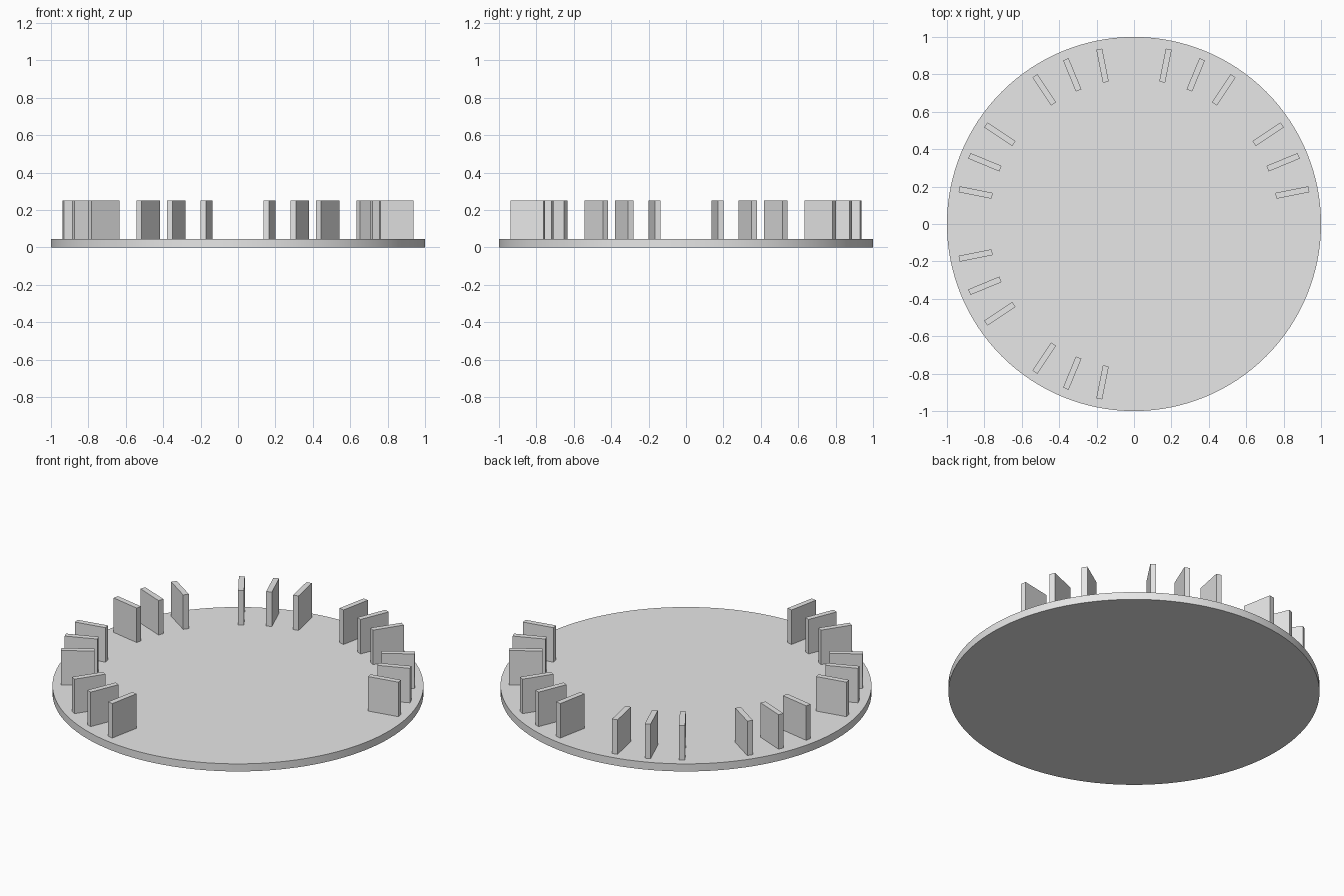
import bpy
from math import cos, sin, radians

cube = bpy.data.objects.get("Cube")
if cube:
    bpy.data.objects.remove(cube, do_unlink=True)

DISC_TOP = 0.045
FIN_TOP = 0.25
FIN_RADIUS = 0.863
FIN_LENGTH = 0.18
FIN_WIDTH = 0.032
STEP = 11.25

grey = bpy.data.materials.new("light_grey")
grey.use_nodes = True
grey.diffuse_color = (0.8, 0.8, 0.8, 1)
grey.node_tree.nodes["Principled BSDF"].inputs["Base Color"].default_value = (0.8, 0.8, 0.8, 1)


def finish(name):
    obj = bpy.context.object
    obj.name = name
    obj.data.materials.append(grey)
    return obj


# Round base plate
bpy.ops.mesh.primitive_cylinder_add(vertices=128, radius=1, depth=DISC_TOP,
                                    location=(0, 0, DISC_TOP / 2))
finish("base_disc")
bpy.ops.object.shade_smooth_by_angle(angle=radians(30))

# Radial fins in groups of three, leaving the front left quarter empty
for quarter_step in range(1, 24):
    if quarter_step % 4 == 0:
        continue
    angle = radians(quarter_step * STEP)
    bpy.ops.mesh.primitive_cube_add(
        size=1,
        location=(FIN_RADIUS * cos(angle), FIN_RADIUS * sin(angle), (DISC_TOP + FIN_TOP) / 2),
        rotation=(0, 0, angle))
    fin = finish(f"fin_{quarter_step}")
    fin.scale = (FIN_LENGTH, FIN_WIDTH, FIN_TOP - DISC_TOP)
